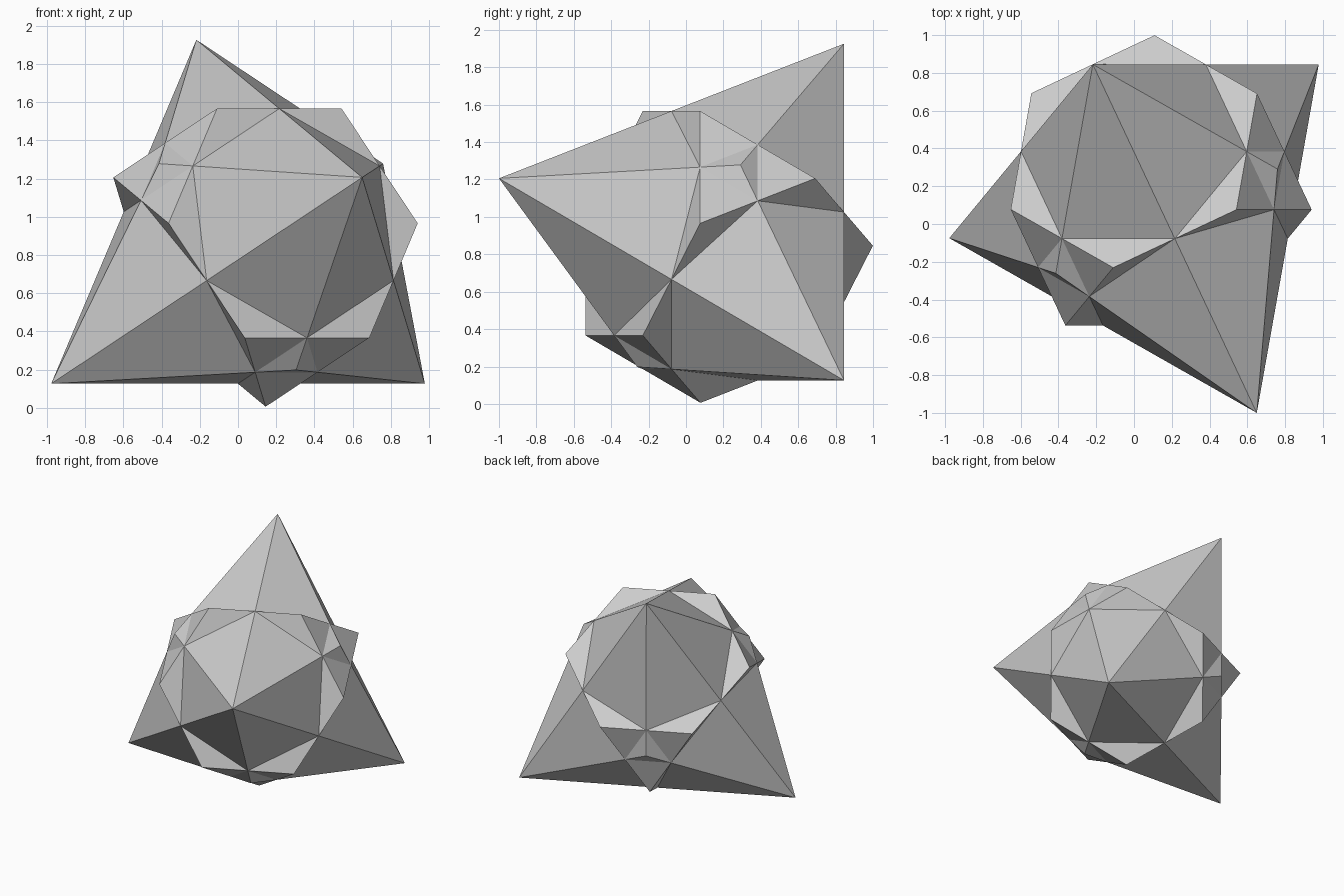
import bpy, bmesh
from itertools import combinations
from mathutils import Vector

if "Cube" in bpy.data.objects:
    bpy.data.objects.remove(bpy.data.objects["Cube"])

# Four long spikes: corners of a regular tetrahedron
spikes = [Vector(p) for p in ((-0.218, 0.845, 1.926), (0.978, 0.845, 0.126),
                              (-0.978, -0.075, 0.126), (0.65, -1.0, 1.206))]
centre = sum(spikes, Vector()) / 4
mirror = [2 * centre - p for p in spikes]      # opposite tetrahedron


# Corner of the truncated opposite tetrahedron, near corner i towards corner j
def cut(i, j):
    return mirror[i].lerp(mirror[j], 1 / 3)


# Faces of the truncated tetrahedron, each with the dual point above it
faces = []
for k in range(4):
    a, b, c = [i for i in range(4) if i != k]
    faces.append((spikes[k], [cut(a, b), cut(b, a), cut(b, c),
                              cut(c, b), cut(c, a), cut(a, c)]))
    faces.append((centre.lerp(mirror[k], 0.6), [cut(k, i) for i in (a, b, c)]))

# Compound of solid and dual: their edges cross at edge midpoints,
# so every face corner gives one outward triangle on each solid
bm = bmesh.new()
for tip, ring in faces:
    n = len(ring)
    for i, corner in enumerate(ring):
        m1 = (corner + ring[i - 1]) / 2
        m2 = (corner + ring[(i + 1) % n]) / 2
        for point in (tip, corner):
            bm.faces.new([bm.verts.new(p) for p in (point, m1, m2)])
bmesh.ops.remove_doubles(bm, verts=bm.verts[:], dist=0.0005)
bmesh.ops.recalc_face_normals(bm, faces=bm.faces[:])

mesh = bpy.data.meshes.new("compound_star")
bm.to_mesh(mesh)
bm.free()
bpy.context.collection.objects.link(bpy.data.objects.new("compound_star", mesh))
